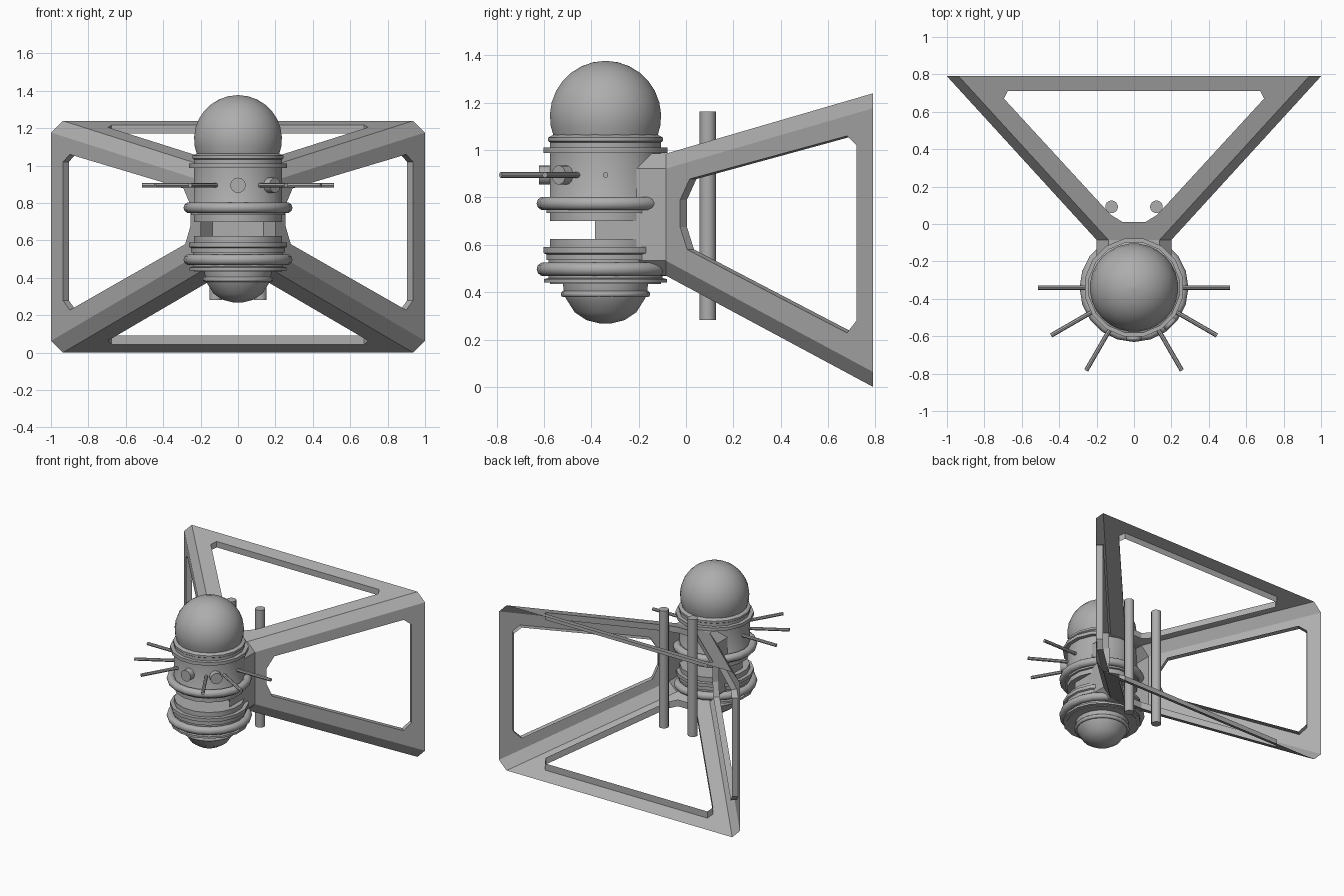
import bpy, bmesh
from math import sin, cos, pi, radians
from mathutils import Vector

if "Cube" in bpy.data.objects:
    bpy.data.objects.remove(bpy.data.objects["Cube"])

CY = -0.34  # y of the body axis
grey = bpy.data.materials.new("dark_grey")
grey.diffuse_color = (0.42, 0.42, 0.42, 1)
grey.use_nodes = True
grey.node_tree.nodes["Principled BSDF"].inputs["Base Color"].default_value = grey.diffuse_color
inner = bpy.data.materials.new("inner_shell")


def finish(ob, angle):
    bpy.ops.object.select_all(action='DESELECT')
    ob.select_set(True)
    bpy.context.view_layer.objects.active = ob
    bpy.ops.object.shade_smooth_by_angle(angle=radians(angle))


def make(name, bm, smooth=False):
    bmesh.ops.recalc_face_normals(bm, faces=bm.faces)
    me = bpy.data.meshes.new(name)
    me.materials.append(grey)
    bm.to_mesh(me)
    bm.free()
    ob = bpy.data.objects.new(name, me)
    bpy.context.collection.objects.link(ob)
    if smooth:
        finish(ob, 32)
    return ob


def bridge(bm, a, b, mat=0):
    for i in range(len(a)):
        j = (i + 1) % len(a)
        bm.faces.new((a[i], a[j], b[j], b[i])).material_index = mat


def lathe(name, profile, seg=16):
    # closed solid around the body axis; profile is (radius, z)
    bm = bmesh.new()
    k = 1 / cos(pi / seg)
    rings = [[bm.verts.new((k * r * cos(2 * pi * (i + 0.5) / seg),
                            CY + k * r * sin(2 * pi * (i + 0.5) / seg), z))
              for i in range(seg)] for r, z in profile]
    for a, b in zip(rings, rings[1:]):
        bridge(bm, a, b)
    bm.faces.new(rings[0])
    bm.faces.new(rings[-1])
    return make(name, bm, True)


def rod(name, p, q, r, seg=12):
    p, q = Vector(p), Vector(q)
    bm = bmesh.new()
    bmesh.ops.create_cone(bm, cap_ends=True, segments=seg, radius1=r, radius2=r, depth=(q - p).length)
    bm.transform((q - p).to_track_quat('Z', 'Y').to_matrix().to_4x4())
    bmesh.ops.translate(bm, verts=bm.verts, vec=(p + q) / 2)
    return make(name, bm, True)


def torus(name, z, R, r):
    bpy.ops.mesh.primitive_torus_add(location=(0, CY, z), major_radius=R, minor_radius=r,
                                     major_segments=20, minor_segments=10)
    ob = bpy.context.object
    ob.name = name
    ob.data.materials.append(grey)
    finish(ob, 50)


def prism(name, pts, direction):
    # cutter: polygon swept both ways along a direction
    d = Vector(direction)
    bm = bmesh.new()
    a = [bm.verts.new(Vector(p) - d) for p in pts]
    b = [bm.verts.new(Vector(p) + d) for p in pts]
    bridge(bm, a, b)
    bm.faces.new(a)
    bm.faces.new(b)
    ob = make(name, bm)
    ob.hide_render = True
    return ob


# pyramid frame: chamfered shell flaring to the back, dished at the front
bm = bmesh.new()


def section(y, x, z0, z1, c=0.063):
    pts = [(x, z0 + c), (x, z1 - c), (x - c, z1), (c - x, z1),
           (-x, z1 - c), (-x, z0 + c), (c - x, z0), (x - c, z0)]
    return [bm.verts.new((px, y, pz)) for px, pz in pts]


loops = [section(-0.3, 0.137, 0.535, 0.93, 0.045), section(-0.385, 0.2, 0.47, 0.985),
         section(-0.085, 0.2, 0.47, 0.985), section(0.79, 1.0, 0.0, 1.24),
         section(0.79, 0.942, 0.05, 1.195, 0.05), section(-0.085, 0.142, 0.52, 0.94, 0.05),
         section(-0.2, 0.142, 0.52, 0.94, 0.05)]
for i in range(6):
    bridge(bm, loops[i], loops[i + 1], int(i > 2))
bm.faces.new(loops[0])
bm.faces.new(loops[6]).material_index = 1
frame = make("pyramid_frame", bm)
frame.data.materials.append(inner)

# window openings in the four panels
half = [(0.06, 0.01), (0.125, 0.05), (0.695, 0.67), (0.675, 0.71)]
outline = half + [(-x, y) for x, y in reversed(half)]
cutters = [prism("cutter_top_bottom", [(x, y, 0.6) for x, y in outline], (0, 0, 1.5))]
side = [(-0.025, 0.79), (0.015, 0.878), (0.68, 1.06), (0.72, 1.02),
        (0.72, 0.28), (0.68, 0.228), (0.005, 0.58), (-0.025, 0.675)]
for s in (1, -1):
    cutters.append(prism("cutter_side", [(s * (0.278 + 0.914 * y), y, z) for y, z in side],
                         (s * 0.074, -0.068, 0)))
for c in cutters:
    m = frame.modifiers.new("window", 'BOOLEAN')
    m.operation = 'DIFFERENCE'
    m.solver = 'EXACT'
    m.object = c
dg = bpy.context.evaluated_depsgraph_get()
cut_mesh = bpy.data.meshes.new_from_object(frame.evaluated_get(dg))
frame.modifiers.clear()
frame.data = cut_mesh
for c in cutters:
    bpy.data.objects.remove(c)

# keep only the outer skin and the window lips
bm = bmesh.new()
bm.from_mesh(cut_mesh)
bmesh.ops.delete(bm, geom=[f for f in bm.faces if f.material_index == 1], context='FACES')
bm.to_mesh(cut_mesh)
bm.free()
cut_mesh.materials.pop(index=1)

# upper body: drum with flanges, then the dome
lathe("upper_drum", [(0.235, 0.7), (0.235, 0.735), (0.25, 0.735), (0.25, 0.765), (0.235, 0.79),
                     (0.235, 0.988), (0.262, 0.988), (0.262, 1.012), (0.235, 1.012),
                     (0.235, 1.033), (0.242, 1.038), (0.242, 1.053), (0.22, 1.065)])
lathe("dome", [(0.235 * cos(a), 1.142 + 0.235 * sin(a))
               for a in [radians(-22 + 111 * i / 9) for i in range(10)]], 28)
torus("upper_ring", 0.775, 0.262, 0.029)

# lower body: drum and bowl
lathe("lower_drum", [(0.235, 0.435), (0.235, 0.44), (0.26, 0.44), (0.26, 0.455), (0.24, 0.46),
                     (0.24, 0.535), (0.25, 0.535), (0.25, 0.56), (0.262, 0.565), (0.262, 0.59),
                     (0.235, 0.59), (0.235, 0.625)])
torus("lower_ring", 0.497, 0.262, 0.029)
lathe("bowl", [(0.02, 0.267), (0.08, 0.282), (0.13, 0.315), (0.165, 0.37), (0.175, 0.39),
               (0.18, 0.44)], 20)
torus("bowl_ring", 0.392, 0.175, 0.014)


# radial spikes and round knobs on the upper drum
def around(deg, r):
    a = radians(deg)
    return (r * cos(a), CY + r * sin(a), 0.895)


for deg in (0, -30, -60, -120, -150, -180):
    rod("spike", around(deg, 0.2), around(deg, 0.512), 0.012, 8)
for deg in (-45, -90):
    rod("knob", around(deg, 0.2), around(deg, 0.28), 0.041, 14)

# vertical rods behind the body
for s in (1, -1):
    rod("vertical_rod", (s * 0.12, 0.092, 0.283), (s * 0.12, 0.092, 1.163), 0.034, 14)
